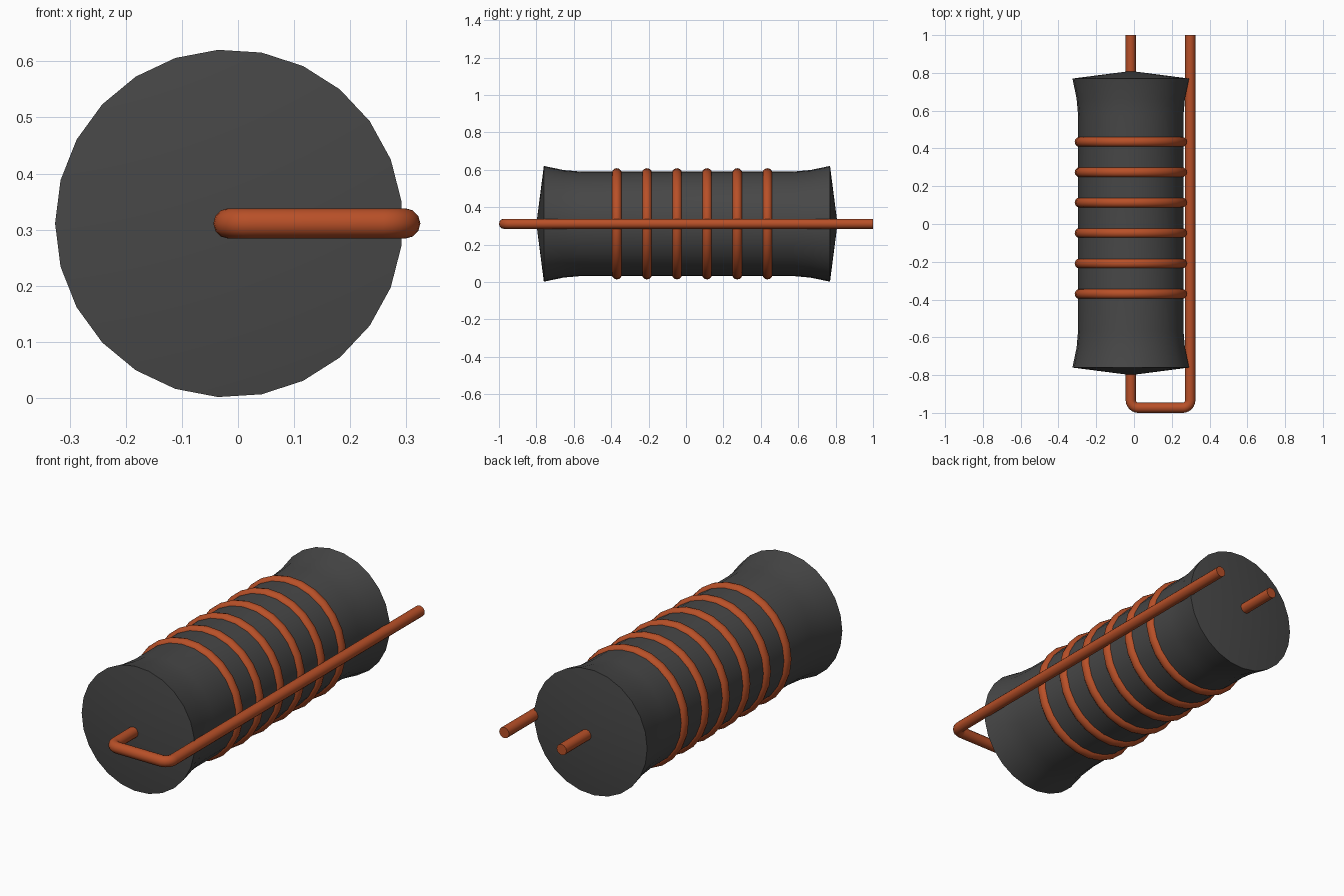
import bpy, bmesh, math

if "Cube" in bpy.data.objects:
    bpy.data.objects.remove(bpy.data.objects["Cube"], do_unlink=True)

CX, CZ = -0.016, 0.311     # axis of the core, running along y
SIDES = 25                 # facets around the core
WIRE = 0.027               # wire radius


def material(name, rgb):
    m = bpy.data.materials.new(name)
    m.use_nodes = True
    m.diffuse_color = (*rgb, 1)
    bsdf = next(n for n in m.node_tree.nodes if n.type == 'BSDF_PRINCIPLED')
    bsdf.inputs["Base Color"].default_value = (*rgb, 1)
    return m


def smooth(obj, degrees):
    bpy.ops.object.select_all(action='DESELECT')
    obj.select_set(True)
    bpy.context.view_layer.objects.active = obj
    bpy.ops.object.shade_smooth_by_angle(angle=math.radians(degrees))


def lathe(name, profile, mat, closed=False):
    """Revolve (radius, y) points around the core axis."""
    bm = bmesh.new()
    rings = []
    for r, y in profile:
        if r == 0:
            rings.append([bm.verts.new((CX, y, CZ))] * SIDES)
            continue
        angles = [math.pi + math.tau * i / SIDES for i in range(SIDES)]
        rings.append([bm.verts.new((CX + r * math.cos(a), y, CZ + r * math.sin(a)))
                      for a in angles])
    pairs = list(zip(rings, rings[1:]))
    if closed:
        pairs.append((rings[-1], rings[0]))
    for a, b in pairs:
        for i in range(SIDES):
            j = (i + 1) % SIDES
            bm.faces.new(dict.fromkeys((a[i], a[j], b[j], b[i])))
    bmesh.ops.recalc_face_normals(bm, faces=bm.faces)
    mesh = bpy.data.meshes.new(name)
    bm.to_mesh(mesh)
    bm.free()
    obj = bpy.data.objects.new(name, mesh)
    bpy.context.collection.objects.link(obj)
    mesh.materials.append(mat)
    return obj


dark = material("dark grey", (0.063, 0.063, 0.063))
copper = material("copper orange", (0.48, 0.08, 0.021))

# Core: straight barrel, flared ends, shallow conical caps
half = [(0, 0.805), (0.31, 0.765), (0.288, 0.66), (0.28, 0.57)]
profile = [(r, y + 0.005) for r, y in half]
profile += [(r, -y + 0.005) for r, y in reversed(half)]
smooth(lathe("core", profile, dark), 30)

# Six wire windings around the barrel
for n in range(6):
    y0 = -0.37 + 0.161 * n
    section = [(0.271 + WIRE * math.cos(math.tau * k / 12),
                y0 + WIRE * math.sin(math.tau * k / 12)) for k in range(12)]
    smooth(lathe(f"winding_{n + 1}", section, copper, closed=True), 40)

# Lead wire: through the axis, bent round the front, back along the left side
x_in, x_out, y_front, bend = -0.017, 0.298, -0.973, 0.04
path = [(x_in, 1.0)]
for cx, start in ((x_in + bend, 180), (x_out - bend, 270)):
    for k in range(7):
        a = math.radians(start + 15 * k)
        path.append((cx + bend * math.cos(a), y_front + bend + bend * math.sin(a)))
path.append((x_out, 1.0))

curve = bpy.data.curves.new("lead_wire", 'CURVE')
curve.dimensions = '3D'
curve.bevel_depth = WIRE
curve.bevel_resolution = 4
curve.use_fill_caps = True
spline = curve.splines.new('POLY')
spline.points.add(len(path) - 1)
for p, (x, y) in zip(spline.points, path):
    p.co = (x, y, CZ, 1)
curve.materials.append(copper)
lead = bpy.data.objects.new("lead_wire", curve)
bpy.context.collection.objects.link(lead)
bpy.ops.object.select_all(action='DESELECT')
lead.select_set(True)
bpy.context.view_layer.objects.active = lead
bpy.ops.object.convert(target='MESH')
smooth(bpy.context.view_layer.objects.active, 40)
